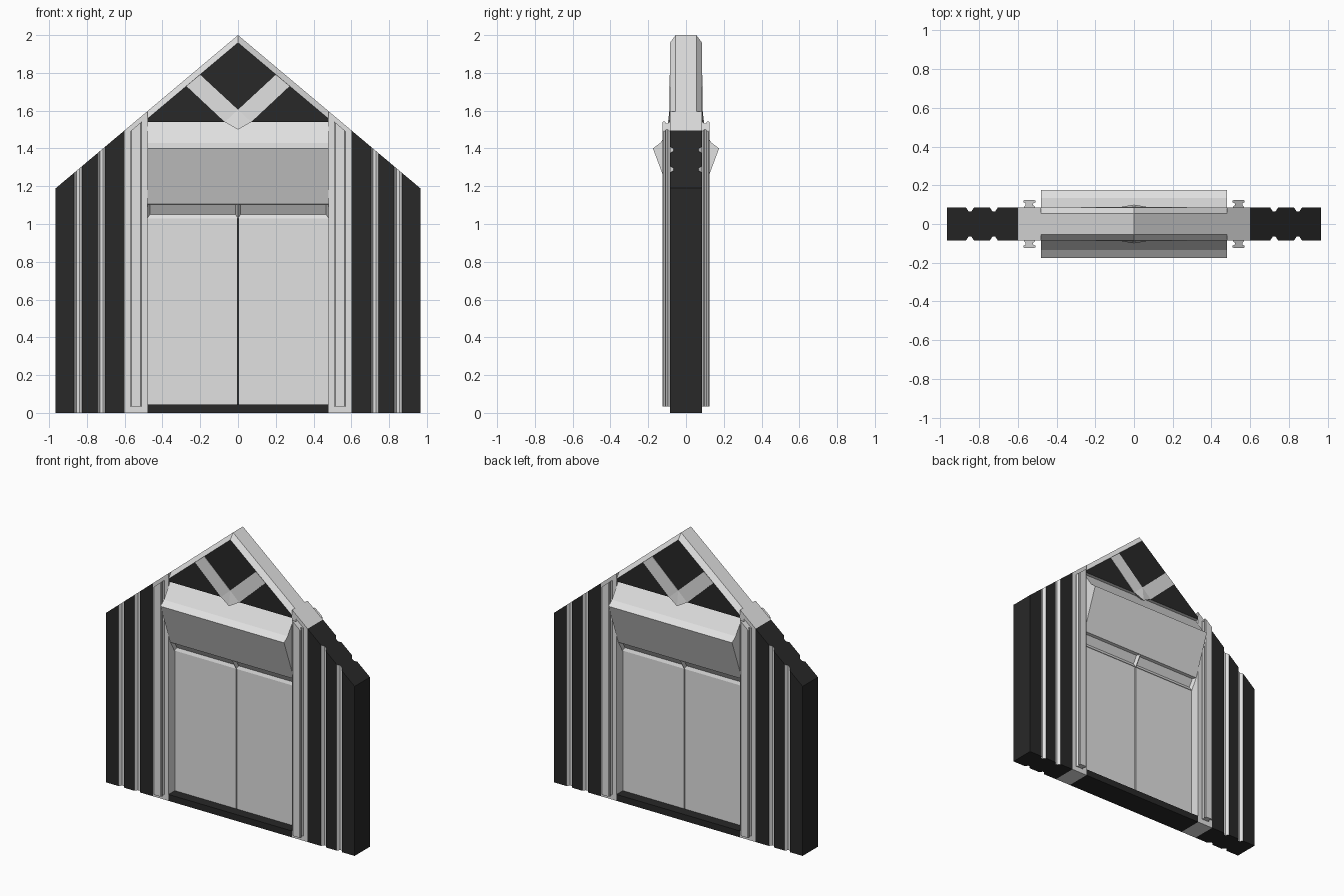
import bpy, bmesh

if "Cube" in bpy.data.objects:
    bpy.data.objects.remove(bpy.data.objects["Cube"])

SLOPE = 0.84          # roof pitch
HALF = 0.085          # half wall thickness
OPEN = 0.48           # half width of the doorway


def material(name, value):
    m = bpy.data.materials.new(name)
    m.diffuse_color = (value, value, value, 1)
    m.use_nodes = True
    m.node_tree.nodes["Principled BSDF"].inputs["Base Color"].default_value = m.diffuse_color
    return m


LIGHT = material("light_grey", 0.75)
DARK = material("near_black", 0.021)


def roof(x):
    return 2.0 - SLOPE * abs(x)


def finish(name, bm, mats):
    bmesh.ops.recalc_face_normals(bm, faces=bm.faces)
    me = bpy.data.meshes.new(name)
    bm.to_mesh(me)
    bm.free()
    for m in mats:
        me.materials.append(m)
    ob = bpy.data.objects.new(name, me)
    bpy.context.collection.objects.link(ob)
    return ob


def loft(bm, loops):
    """Skin a list of equal point loops and cap both ends."""
    rings = [[bm.verts.new(p) for p in loop] for loop in loops]
    n = len(rings[0])
    for a, b in zip(rings, rings[1:]):
        for i in range(n):
            j = (i + 1) % n
            bm.faces.new((a[i], a[j], b[j], b[i]))
    bm.faces.new(rings[0])
    bm.faces.new(rings[-1])


def upright(bm, plan, z0, drop=0.0):
    """Raise a plan outline from z0 to the roof slope."""
    loft(bm, [[(x, y, z0) for x, y in plan],
              [(x, y, roof(x) - drop) for x, y in plan]])


def box(name, x0, x1, y, z0, z1, mat):
    bm = bmesh.new()
    loft(bm, [[(x0, -y, z), (x1, -y, z), (x1, y, z), (x0, y, z)] for z in (z0, z1)])
    return finish(name, bm, [mat])


GROOVES = [(0.703, 0.744), (0.826, 0.867)]

for s, side in ((-1, "left"), (1, "right")):
    # dark side wall with light vertical grooves on both faces
    front = [(0.6, -HALF)]
    for a, b in GROOVES:
        front += [(a, -HALF), (a + 0.013, -HALF + 0.02),
                  (b - 0.013, -HALF + 0.02), (b, -HALF)]
    front.append((0.965, -HALF))
    plan = front + [(x, -y) for x, y in reversed(front)]
    bm = bmesh.new()
    upright(bm, [(s * x, y) for x, y in plan], 0)
    bm.normal_update()
    for f in bm.faces:
        cx = abs(f.calc_center_median().x)
        if abs(f.normal.z) < 0.1 and any(a < cx < b for a, b in GROOVES):
            f.material_index = 1
    finish(side + "_wall", bm, [DARK, LIGHT])

    # door pillar
    bm = bmesh.new()
    upright(bm, [(s * x, y) for x, y in
                 ((OPEN, -HALF), (0.6, -HALF), (0.6, HALF), (OPEN, HALF))], 0)
    finish(side + "_pillar", bm, [LIGHT])

    # flared moulding on the front and back of the pillar
    half = [(0.028, 0.08), (0.028, 0.09), (0.019, 0.097), (0.019, 0.106),
            (0.031, 0.112), (0.031, 0.12), (0.024, 0.125)]
    plan = half + [(-x, y) for x, y in reversed(half)]
    for t, face in ((-1, "front"), (1, "back")):
        bm = bmesh.new()
        upright(bm, [(s * (0.54 + x), t * y) for x, y in plan], 0.035, 0.03)
        finish(f"{side}_{face}_moulding", bm, [LIGHT])

    # door leaf
    box(side + "_door", min(s * 0.004, s * OPEN), max(s * 0.004, s * OPEN),
        0.015, 0.04, 1.035, LIGHT)

    # half of the hood: angled canopy with recessed transom lights below
    prof = [(0.06, 1.54), (0.135, 1.43), (0.175, 1.4), (0.065, 1.105), (0.02, 1.03)]
    prof = prof + [(-y, z) for y, z in reversed(prof)]
    bm = bmesh.new()
    loft(bm, [[(x, y, z) for y, z in prof] for x in (0, s * OPEN)])
    bmesh.ops.recalc_face_normals(bm, faces=bm.faces)
    lights = [f for f in bm.faces if 1.04 < f.calc_center_median().z < 1.1]
    bmesh.ops.inset_individual(bm, faces=lights, thickness=0.02, depth=-0.018)
    finish(side + "_hood", bm, [LIGHT])

# dark strip in the door gap, and the sill
box("door_gap", -0.004, 0.004, 0.008, 0.04, 1.035, DARK)
box("sill", -OPEN, OPEN, HALF, 0, 0.045, DARK)

# gable with a chamfered light rim around a dark panel
def gable_loop(y, drop):
    e = roof(OPEN) - drop
    return [(x, y, z) for x, z in ((-OPEN, 1.54), (OPEN, 1.54), (OPEN, e),
                                   (0, 2 - drop), (-OPEN, e))]


bm = bmesh.new()
loft(bm, [gable_loop(-HALF, 0.04), gable_loop(-0.055, 0),
          gable_loop(0.055, 0), gable_loop(HALF, 0.04)])
bm.normal_update()
for f in bm.faces:
    if abs(f.normal.y) > 0.99:
        f.material_index = 1
finish("gable", bm, [LIGHT, DARK])

# v-shaped braces and the small keystone where they meet
for t, face in ((-1, "front"), (1, "back")):
    for s, side in ((-1, "left"), (1, "right")):
        pts = [(0, 1.605), (s * 0.2, 1.79), (s * 0.273, 1.73),
               (s * 0.07, 1.54), (0, 1.54)]
        bm = bmesh.new()
        loft(bm, [[(x, t * y, z) for x, z in pts] for y in (HALF - 0.004, HALF + 0.002)])
        finish(f"{side}_{face}_brace", bm, [LIGHT])
    bm = bmesh.new()
    top, l, r, low, core = [bm.verts.new((x, t * y, z)) for x, y, z in (
        (0, 0.0875, 1.605), (-0.07, 0.0875, 1.54), (0.07, 0.0875, 1.54),
        (0, 0.1, 1.5), (0, 0.05, 1.53))]
    for tri in ((top, l, low), (top, low, r), (l, core, low),
                (r, low, core), (top, core, l), (top, r, core)):
        bm.faces.new(tri)
    finish(face + "_keystone", bm, [LIGHT])
